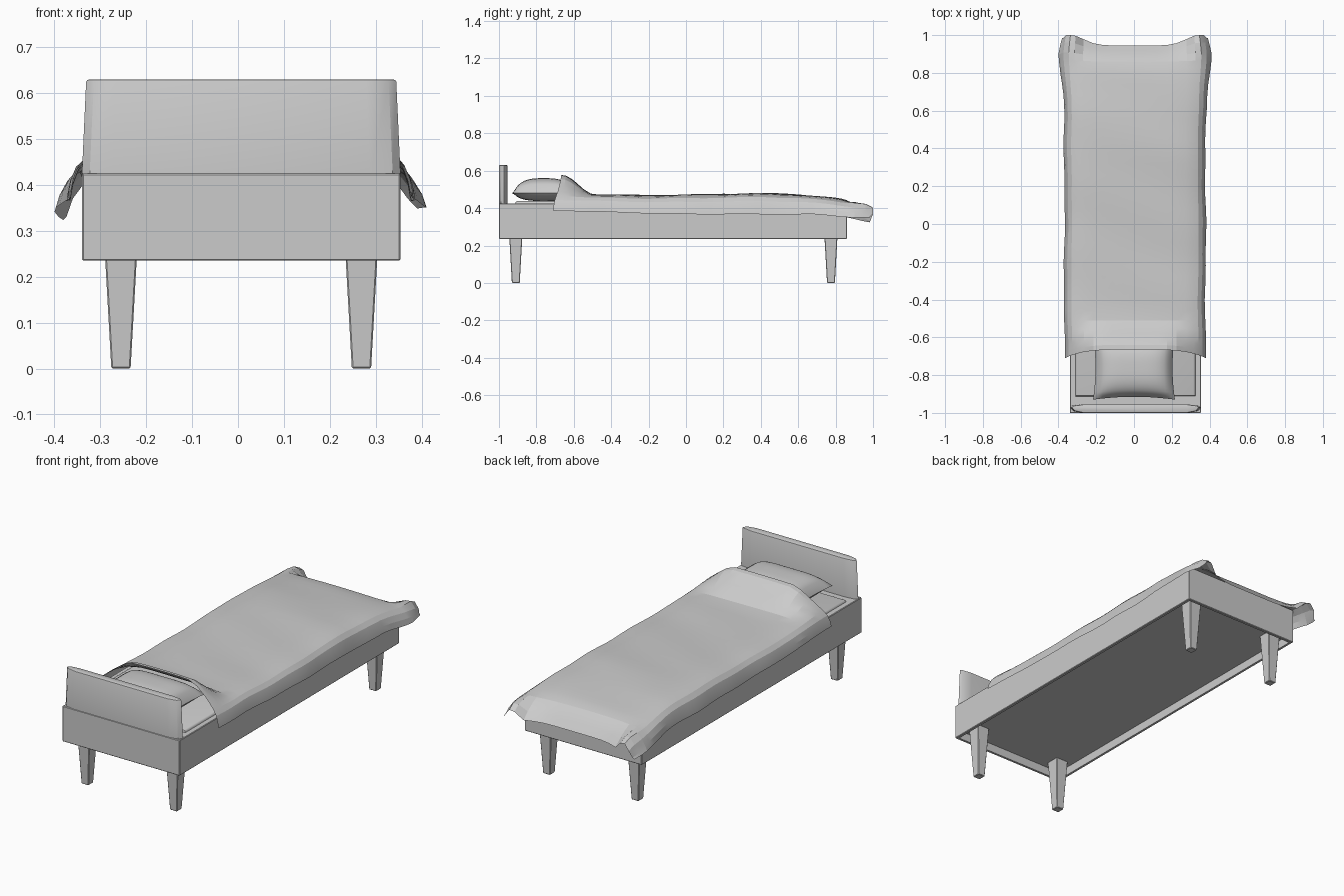
import bpy, bmesh, math

if "Cube" in bpy.data.objects:
    bpy.data.objects.remove(bpy.data.objects["Cube"])

CX = 0.007  # the frame sits a hair off centre


def make_object(name, bm, smooth=None):
    bmesh.ops.recalc_face_normals(bm, faces=bm.faces)
    mesh = bpy.data.meshes.new(name)
    bm.to_mesh(mesh)
    bm.free()
    ob = bpy.data.objects.new(name, mesh)
    bpy.context.collection.objects.link(ob)
    if smooth:
        bpy.ops.object.select_all(action='DESELECT')
        ob.select_set(True)
        bpy.context.view_layer.objects.active = ob
        bpy.ops.object.shade_smooth_by_angle(angle=math.radians(smooth))
    return ob


def box(x0, x1, y0, y1, z0, z1, taper_x=1.0, taper_y=1.0):
    """Box whose bottom (z0) keeps its size and whose top is scaled."""
    bm = bmesh.new()
    bmesh.ops.create_cube(bm, size=1)
    for v in bm.verts:
        top = v.co.z > 0
        sx, sy = (taper_x, taper_y) if top else (1, 1)
        v.co = ((x0 + x1) / 2 + v.co.x * (x1 - x0) * sx,
                (y0 + y1) / 2 + v.co.y * (y1 - y0) * sy,
                z1 if top else z0)
    return bm


def bevel(bm, width, segments=1, pick=lambda e: True):
    bmesh.ops.bevel(bm, geom=[e for e in bm.edges if pick(e)], offset=width,
                    segments=segments, profile=0.5, affect='EDGES')


def lerp(table, t):
    for (a, p), (b, q) in zip(table, table[1:]):
        if t <= b:
            return p + (q - p) * max(0, (t - a) / (b - a))
    return table[-1][1]


def ease(a, b, t):
    t = min(1, max(0, (t - a) / (b - a)))
    return t * t * (3 - 2 * t)


# Bed frame with a recessed underside
bm = box(CX - 0.347, CX + 0.347, -1, 0.86, 0.235, 0.425)
bm.faces.ensure_lookup_table()
bottom = min(bm.faces, key=lambda f: f.calc_center_median().z)
bmesh.ops.inset_region(bm, faces=[bottom], thickness=0.022)
inner = bmesh.ops.extrude_face_region(bm, geom=[bottom])['geom']
for v in [g for g in inner if isinstance(g, bmesh.types.BMVert)]:
    v.co.z += 0.045
bmesh.ops.delete(bm, geom=[bottom], context='FACES')
bevel(bm, 0.003, 1, lambda e: all(abs(v.co.x - CX) > 0.34 for v in e.verts)
      or all(v.co.y < -0.99 for v in e.verts))
make_object("bed_frame", bm)

# Headboard: plan outline thinning at both ends, narrowing upward
bm = bmesh.new()
plan = [(-0.347, -0.972), (-0.33, -0.99), (-0.28, -1), (0.28, -1), (0.33, -0.99), (0.347, -0.972),
        (0.335, -0.962), (0.28, -0.955), (-0.28, -0.955), (-0.335, -0.962)]
base = bm.faces.new([bm.verts.new((CX + x, y, 0.425)) for x, y in plan])
lid = bmesh.ops.extrude_face_region(bm, geom=[base])['geom']
for v in [g for g in lid if isinstance(g, bmesh.types.BMVert)]:
    v.co = (CX + (v.co.x - CX) * 0.973, v.co.y, 0.63)
bevel(bm, 0.005, 2, lambda e: min(v.co.z for v in e.verts) > 0.6)
make_object("headboard", bm, 35)

# Four tapered square legs
for side, x in (("left", CX - 0.262), ("right", CX + 0.262)):
    for end, y in (("head", -0.91), ("foot", 0.775)):
        bm = box(x - 0.021, x + 0.021, y - 0.021, y + 0.021, 0, 0.281, 1.75, 1.75)
        bevel(bm, 0.003)
        make_object(f"{end}_{side}_leg", bm)

# Mattress showing just above the frame
bm = box(CX - 0.325, CX + 0.325, -0.915, 0.79, 0.40, 0.437, 0.97, 0.995)
bevel(bm, 0.008, 2, lambda e: min(v.co.z for v in e.verts) > 0.43)
make_object("mattress", bm, 40)

# Pillow: puffed cushion with pinched corners
bm = bmesh.new()
bmesh.ops.create_cube(bm, size=2)
bmesh.ops.delete(bm, geom=[f for f in bm.faces if abs(f.normal.z) < 0.5], context='FACES')
bmesh.ops.subdivide_edges(bm, edges=bm.edges[:], cuts=17, use_grid_fill=True)
for v in bm.verts:
    u, w, up = v.co.x, v.co.y, v.co.z > 0
    puff = max(0, (1 - u ** 4) * (1 - abs(w) ** 3)) ** 0.55
    pinch_x = 1 - 0.06 * (1 - w * w)
    pinch_y = 1 - 0.09 * (1 - u * u)
    v.co = (0.217 * u * pinch_x, -0.76 + 0.17 * w * pinch_y,
            0.48 + puff * (0.08 if up else -0.042))
bmesh.ops.remove_doubles(bm, verts=bm.verts, dist=0.0005)
make_object("pillow", bm, 50)

# Blanket: height along the bed, drop across it
ridge = [(-0.67, 0.474), (-0.5, 0.474), (-0.2, 0.469), (0.1, 0.474), (0.4, 0.481),
         (0.6, 0.474), (0.75, 0.46), (0.82, 0.452), (0.87, 0.438), (0.91, 0.397), (0.945, 0.355)]
flare = [(0.55, 0.0), (0.7, 0.006), (0.8, 0.024), (0.88, 0.034), (0.945, 0.012)]
hem = [(-0.67, 0.388), (-0.4, 0.378), (0.0, 0.368), (0.7, 0.366), (0.945, 0.345)]
half = [(0, 0), (0.06, 0), (0.12, 0.005), (0.17, 0.01), (0.22, 0.02), (0.27, 0.05), (0.31, 0.11),
        (0.335, 0.19), (0.356, 0.38), (0.368, 0.68), (0.374, 1)]
across = [(-1, s, d) for s, d in reversed(half[1:])] + [(1, s, d) for s, d in half]
rows = [-0.665, -0.64, -0.61, -0.58, -0.55, -0.51, -0.46]
rows += [-0.4 + 0.06 * i for i in range(20)] + [0.79, 0.83, 0.86, 0.885, 0.915, 0.945]

bm = bmesh.new()
grid = []
for y in rows:
    line = []
    for sign, s, d in across:
        k = s / 0.374
        top = lerp(ridge, y)
        z = top + (lerp(hem, y) - top) * d
        # hump where the blanket lies over the pillow
        z += 0.101 * (1 - ease(-0.66, -0.49, y)) * (1 - ease(0.16, 0.38, s))
        # lifted folds and dipped tips at the foot corners
        foot = ease(0.84, 0.945, y)
        z += foot * (0.055 * math.exp(-((s - 0.325) / 0.03) ** 2)
                     - (0.025 if sign < 0 and k > 0.97 else 0))
        wave = math.sin(9 * y + 2 * sign) + 0.6 * math.sin(21 * y + sign)
        x = s + k ** 6 * lerp(flare, y) + 0.003 * wave * k ** 4 * (1 - foot)
        z += 0.0018 * math.sin(17 * y + 7 * sign * s) * (1 - foot)
        yy = y + 0.058 * foot * math.exp(-((s - 0.345) / 0.1) ** 2)
        if k > 0.97:
            yy -= 0.015 * foot
        yy -= 0.045 * k ** 4 * (1 - ease(-0.67, -0.45, y))
        line.append(bm.verts.new((0.005 + sign * x, min(yy, 1.0), z)))
    grid.append(line)
for a, b in zip(grid, grid[1:]):
    for i in range(len(a) - 1):
        bm.faces.new((a[i], a[i + 1], b[i + 1], b[i]))
make_object("blanket", bm, 12)
